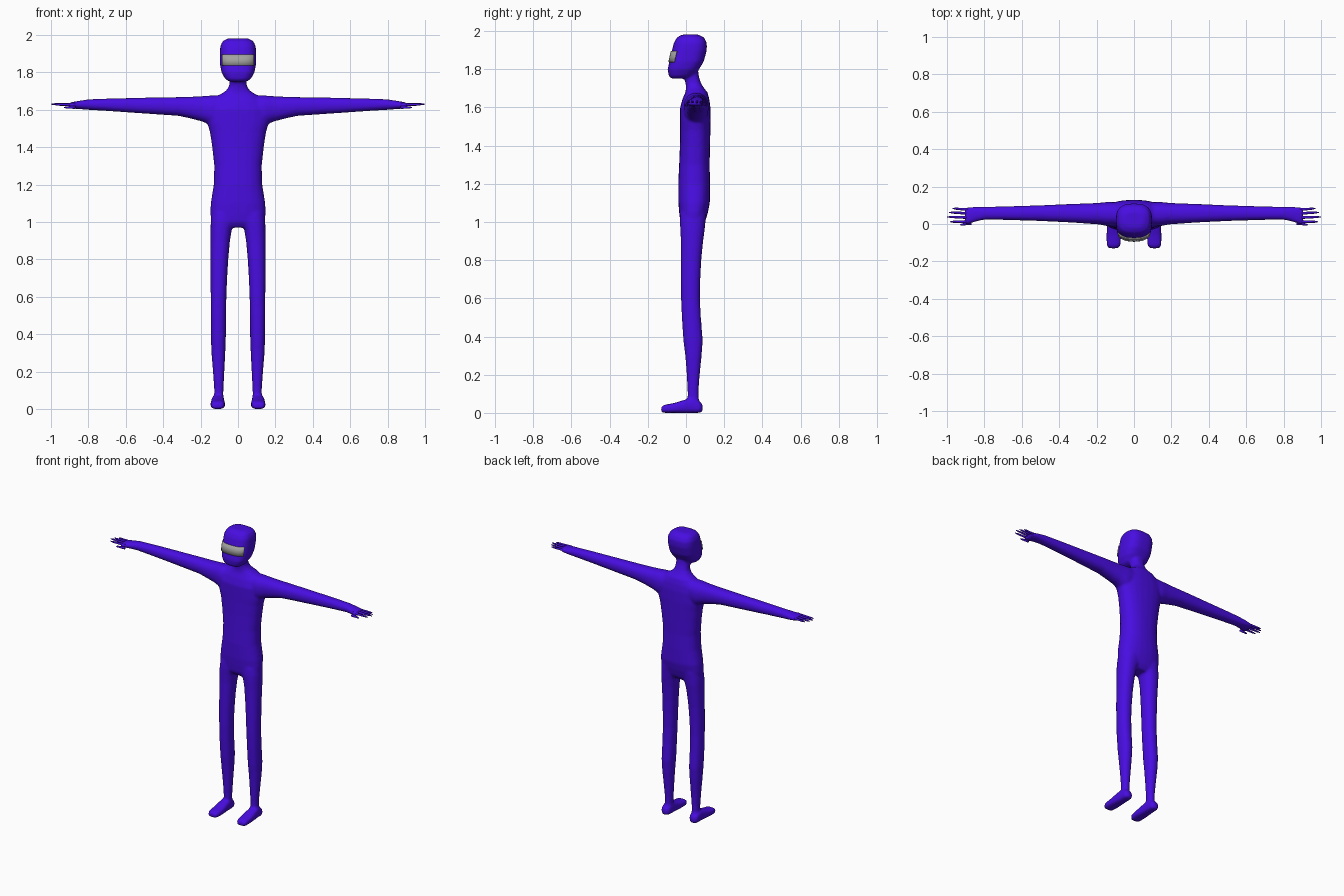
import bpy, bmesh, math

def material(name, rgb):
    m = bpy.data.materials.new(name)
    m.diffuse_color = (*rgb, 1)
    return m

INDIGO = material("indigo suit", (0.065, 0.004, 0.75))
GREY = material("grey visor", (0.36, 0.36, 0.35))

def oval(a0, a1, b0, b1, angle, n):
    """Point on a superellipse filling the given box."""
    c, s = math.cos(angle), math.sin(angle)
    c = math.copysign(abs(c) ** (2 / n), c)
    s = math.copysign(abs(s) ** (2 / n), s)
    return (a0 + a1) / 2 + c * (a1 - a0) / 2, (b0 + b1) / 2 + s * (b1 - b0) / 2

def loft(bm, axis, rings, side=1, n=2.3, count=24):
    """Skin rings (position, a0, a1, b0, b1) along an axis and cap both ends."""
    loops = []
    for t, *box in rings:
        loop = []
        for i in range(count):
            a, b = oval(*box, 2 * math.pi * i / count, n)
            x, y, z = {"X": (t, a, b), "Y": (a, t, b), "Z": (a, b, t)}[axis]
            loop.append(bm.verts.new((side * x, y, z)))
        loops.append(loop)
    for p, q in zip(loops, loops[1:]):
        for i in range(count):
            j = (i + 1) % count
            bm.faces.new((p[i], p[j], q[j], q[i]))
    bm.faces.new(loops[0])
    bm.faces.new(loops[-1])

def finish(bm, name, mat):
    bmesh.ops.recalc_face_normals(bm, faces=bm.faces)
    for f in bm.faces:
        f.smooth = True
    me = bpy.data.meshes.new(name)
    bm.to_mesh(me)
    bm.free()
    me.materials.append(mat)
    ob = bpy.data.objects.new(name, me)
    bpy.context.collection.objects.link(ob)
    return ob

body = bmesh.new()

# Torso and neck: z, half width, front y, back y
torso = [(0.97, .10, -.01, .08), (1.0, .144, -.03, .10), (1.05, .148, -.036, .115),
         (1.1, .146, -.04, .125), (1.2, .130, -.041, .126), (1.3, .127, -.036, .124),
         (1.4, .138, -.032, .126), (1.48, .150, -.031, .128), (1.53, .165, -.031, .129),
         (1.6, .165, -.031, .128), (1.645, .14, -.018, .122), (1.68, .10, -.003, .112),
         (1.70, .066, .0, .095), (1.725, .048, -.002, .08), (1.76, .045, -.01, .068),
         (1.82, .045, -.01, .06)]
loft(body, "Z", [(z, -w, w, f, b) for z, w, f, b in torso], n=2.4)

# Head
head = [(1.752, .048, -.078, -.015), (1.764, .068, -.09, .03), (1.80, .088, -.096, .068),
        (1.84, .096, -.087, .093), (1.90, .097, -.073, .109), (1.94, .095, -.063, .109),
        (1.967, .082, -.047, .094), (1.982, .055, -.02, .065)]
loft(body, "Z", [(z, -w, w, f, b) for z, w, f, b in head], n=2.8, count=32)

# Limbs
arm = [(0, .0, .115, 1.54, 1.68), (.14, -.012, .118, 1.515, 1.677),
       (.19, -.002, .113, 1.537, 1.673), (.25, .002, .11, 1.553, 1.67),
       (.32, .007, .108, 1.568, 1.668), (.5, .016, .10, 1.58, 1.665),
       (.7, .022, .094, 1.594, 1.66), (.8, .023, .092, 1.60, 1.656),
       (.85, .012, .092, 1.604, 1.648), (.885, -.002, .09, 1.607, 1.642),
       (.905, .0, .086, 1.613, 1.637)]
leg = [(.04, .076, .134, .0, .078), (.075, .079, .127, .008, .066), (.12, .077, .128, .008, .066),
       (.2, .073, .134, .004, .072), (.3, .068, .142, -.004, .082), (.38, .065, .145, -.014, .088),
       (.5, .064, .146, -.022, .078), (.6, .062, .146, -.026, .073), (.7, .058, .147, -.027, .075),
       (.8, .052, .147, -.027, .08), (.9, .043, .147, -.027, .09), (.96, .033, .147, -.03, .098),
       (1.0, .015, .146, -.032, .102), (1.05, .0, .14, -.03, .108)]
foot = [(-.13, .085, .135, .004, .03), (-.115, .072, .146, .0, .042), (-.06, .069, .147, .0, .052),
        (-.01, .072, .144, .0, .068), (.03, .073, .14, .0, .078), (.07, .076, .138, .0, .06),
        (.087, .09, .125, .006, .045)]
for s in (-1, 1):
    loft(body, "X", arm, s)
    loft(body, "Z", leg, s)
    loft(body, "Y", foot, s, n=3)

# Fuse the body parts into one smooth skin
suit = finish(body, "body", INDIGO)
fuse = suit.modifiers.new("fuse", "REMESH")
fuse.mode = "VOXEL"
fuse.voxel_size = 0.008
fuse.use_smooth_shade = True
soften = suit.modifiers.new("soften", "SMOOTH")
soften.factor = 0.5
soften.iterations = 5

# Fingers and thumb: start y, end y, tip x, height
fingers = [("little_finger", .076, .083, .97, 1.627), ("ring_finger", .056, .062, .99, 1.629),
           ("middle_finger", .034, .038, 1.0, 1.63), ("index_finger", .013, .012, .985, 1.628),
           ("thumb", .004, -.004, .93, 1.613)]
for s, tag in ((-1, "left"), (1, "right")):
    for name, y0, y1, tip, z in fingers:
        bm = bmesh.new()
        rings = []
        for k, r in ((0, .009), (.4, .007), (.85, .0055), (1, .002)):
            y = y0 + (y1 - y0) * k
            rings.append((.87 + (tip - .87) * k, y - r, y + r, z - r, z + r))
        loft(bm, "X", rings, s, n=2, count=10)
        finish(bm, f"{tag}_{name}", INDIGO)

# Visor plate wrapped round the front of the head
bm = bmesh.new()
rows = []
for z, w, f, b in [(1.837, .097, -.089, .093), (1.867, .0975, -.082, .10), (1.896, .098, -.075, .108)]:
    row = []
    for i in range(17):
        ang = math.radians(217 + 106 * i / 16)
        x, y = oval(-w, w, f, b, ang, 2.8)
        row.append(bm.verts.new((x, y, z)))
    rows.append(row)
for p, q in zip(rows, rows[1:]):
    for i in range(16):
        bm.faces.new((p[i], p[i + 1], q[i + 1], q[i]))
visor = finish(bm, "visor", GREY)
plate = visor.modifiers.new("plate", "SOLIDIFY")
plate.thickness = 0.008
plate.offset = 0
